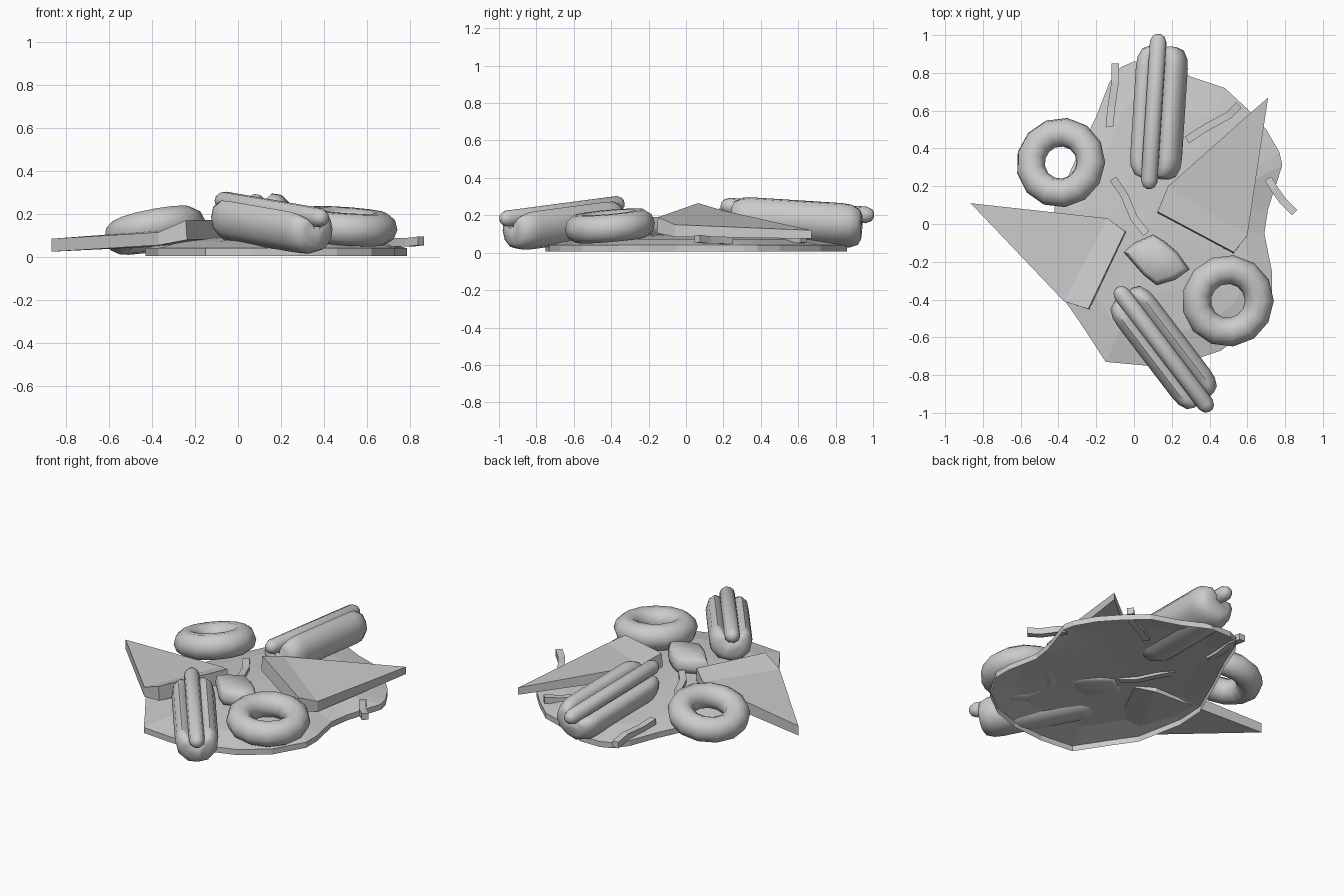
import bpy, bmesh, math
from mathutils import Vector, Matrix, Euler

if "Cube" in bpy.data.objects:
    bpy.data.objects.remove(bpy.data.objects["Cube"])


def finish(name, bm, smooth=None):
    bmesh.ops.recalc_face_normals(bm, faces=bm.faces[:])
    me = bpy.data.meshes.new(name)
    bm.to_mesh(me)
    bm.free()
    ob = bpy.data.objects.new(name, me)
    bpy.context.collection.objects.link(ob)
    if smooth:
        bpy.ops.object.select_all(action='DESELECT')
        bpy.context.view_layer.objects.active = ob
        ob.select_set(True)
        bpy.ops.object.shade_smooth_by_angle(angle=math.radians(smooth))
    return ob


def place(loc, rot):
    return Matrix.Translation(loc) @ Euler([math.radians(a) for a in rot]).to_matrix().to_4x4()


def loft(name, profile, rings, mat=None, center=(0, 0), bottom=True, smooth=None):
    """Stack scaled copies of a 2D profile along local z."""
    bm = bmesh.new()
    mat = mat or Matrix()
    c = Vector(center)
    loops = []
    for z, s in rings:
        pts = [c + (Vector(p) - c) * s for p in profile]
        loops.append([bm.verts.new(mat @ Vector((p.x, p.y, z))) for p in pts])
    n = len(profile)
    for a, b in zip(loops, loops[1:]):
        for i in range(n):
            j = (i + 1) % n
            bm.faces.new((a[i], a[j], b[j], b[i]))
    bm.faces.new(loops[-1])
    if bottom:
        bm.faces.new(loops[0][::-1])
    return finish(name, bm, smooth)


def donut(name, mat, major, minor, nu=13, nv=10):
    bm = bmesh.new()
    vs = []
    for i in range(nu):
        a = 2 * math.pi * i / nu
        for j in range(nv):
            b = 2 * math.pi * j / nv
            r = major + minor * math.cos(b)
            vs.append(bm.verts.new(mat @ Vector((r * math.cos(a), r * math.sin(a), minor * math.sin(b)))))
    for i in range(nu):
        for j in range(nv):
            k, l = (i + 1) % nu, (j + 1) % nv
            bm.faces.new((vs[i * nv + j], vs[k * nv + j], vs[k * nv + l], vs[i * nv + l]))
    return finish(name, bm, 60)


def pizza(name, pts, lean):
    """pts: tip, corner, crust, crust, corner as (x, y, top, bottom); lean pushes the crust foot out."""
    bm = bmesh.new()
    t = [bm.verts.new((x, y, a)) for x, y, a, b in pts]
    u = [bm.verts.new((x + (lean[0] if i in (2, 3) else 0), y + (lean[1] if i in (2, 3) else 0), b))
         for i, (x, y, a, b) in enumerate(pts)]
    for v in (t, u):
        bm.faces.new((v[0], v[1], v[4]))
        bm.faces.new((v[1], v[2], v[3], v[4]))
    for i in range(5):
        j = (i + 1) % 5
        bm.faces.new((t[i], t[j], u[j], u[i]))
    return finish(name, bm)


def fry(name, path, w=0.02):
    """Square stick swept along a bent path."""
    bm = bmesh.new()
    path = [Vector(p) for p in path]
    loops = []
    for i, p in enumerate(path):
        d = path[min(i + 1, len(path) - 1)] - path[max(i - 1, 0)]
        s = Vector((-d.y, d.x, 0)).normalized() * w
        up = Vector((0, 0, w))
        loops.append([bm.verts.new(q) for q in (p + s + up, p - s + up, p - s - up, p + s - up)])
    for a, b in zip(loops, loops[1:]):
        for i in range(4):
            j = (i + 1) % 4
            bm.faces.new((a[i], a[j], b[j], b[i]))
    bm.faces.new(loops[0])
    bm.faces.new(loops[-1])
    return finish(name, bm)


def hot_dog(prefix, mat, wide=1.0):
    # lofts run along local z, so turn that onto local y (profile y becomes up)
    m = mat @ Matrix(((1, 0, 0, 0), (0, 0, 1, 0), (0, 1, 0, 0), (0, 0, 0, 1)))
    half = [(0, -0.1), (0.07, -0.088), (0.115, -0.04), (0.125, 0.02), (0.112, 0.075),
            (0.08, 0.1), (0.045, 0.085), (0.025, 0.04)]
    bun = [(x * wide, y) for x, y in half + [(-x, y) for x, y in half[:0:-1]]]
    loft(prefix + "_bun", bun,
         [(-0.35, 0.55), (-0.335, 0.8), (-0.29, 0.96), (-0.24, 1),
          (0.24, 1), (0.29, 0.96), (0.335, 0.8), (0.35, 0.55)], m, smooth=60)
    r, c = 0.045, (0, 0.08)
    ring = [(r * math.cos(k * math.pi / 5), c[1] + r * math.sin(k * math.pi / 5)) for k in range(10)]
    loft(prefix + "_sausage", ring,
         [(-0.411, 0.3), (-0.4, 0.7), (-0.37, 1), (0.37, 1), (0.4, 0.7), (0.411, 0.3)],
         m, center=c, smooth=60)


# Puddle: shallow open-bottomed shell
outline = [(0, 0.86), (-0.07, 0.83), (-0.13, 0.75), (-0.2, 0.57), (-0.31, 0.34), (-0.42, 0.09),
           (-0.43, -0.1), (-0.37, -0.4), (-0.28, -0.53), (-0.15, -0.73), (0.07, -0.75),
           (0.28, -0.73), (0.46, -0.67), (0.62, -0.55), (0.73, -0.36), (0.73, -0.25), (0.69, -0.05),
           (0.71, 0.08), (0.785, 0.31), (0.77, 0.38), (0.7, 0.5), (0.6, 0.61), (0.48, 0.72),
           (0.3, 0.78), (0.14, 0.86)]
loft("puddle", outline, [(0.006, 1), (0.041, 1), (0.073, 0.78), (0.09, 0.48), (0.1, 0.15)],
     center=(0.17, 0), bottom=False)

# Donuts
donut("donut_left", place((-0.388, 0.325, 0.125), (-8, -11, 0)), 0.163, 0.077)
donut("donut_right", place((0.497, -0.407, 0.143), (5, 4, 0)), 0.167, 0.077)

# Hot dogs
hot_dog("back_hot_dog", place((0.138, 0.589, 0.153), (-4, -25, -2)), 1.1)
hot_dog("front_hot_dog", place((0.157, -0.653, 0.142), (6, -4, 36.9)))

# Pizza slices
pizza("pizza_left", [(-0.865, 0.11, 0.085, 0.025), (-0.14, 0.03, 0.14, 0.06), (-0.047, -0.04, 0.175, 0.085),
                     (-0.242, -0.45, 0.17, 0.08), (-0.37, -0.41, 0.115, 0.055)], (0.005, -0.002))
pizza("pizza_right", [(0.71, 0.67, 0.12, 0.075), (0.18, 0.2, 0.225, 0.15), (0.125, 0.065, 0.265, 0.175),
                      (0.53, -0.15, 0.19, 0.105), (0.6, -0.06, 0.15, 0.085)], (-0.003, -0.006))

# Fries
fries = [
    [(-0.1, 0.85, 0.045), (-0.1, 0.75, 0.06), (-0.12, 0.62, 0.062), (-0.13, 0.515, 0.075)],
    [(0.555, 0.63, 0.075), (0.5, 0.575, 0.065), (0.38, 0.51, 0.075), (0.28, 0.445, 0.08)],
    [(0.71, 0.24, 0.06), (0.74, 0.19, 0.068), (0.79, 0.12, 0.068), (0.85, 0.06, 0.075)],
    [(-0.11, 0.24, 0.1), (-0.05, 0.15, 0.095), (0.0, 0.03, 0.1), (0.065, -0.05, 0.11)],
]
for i, p in enumerate(fries):
    fry(f"fry_{i + 1}", p)

# Nugget
nug = [(-0.055, -0.15), (0.0, -0.1), (0.1, -0.055), (0.16, -0.09), (0.23, -0.15), (0.295, -0.24),
       (0.22, -0.295), (0.12, -0.325), (0.05, -0.27)]
loft("nugget", nug, [(0.09, 0.75), (0.1, 0.94), (0.13, 1), (0.17, 0.94), (0.19, 0.78)],
     center=(0.115, -0.19), smooth=60)
